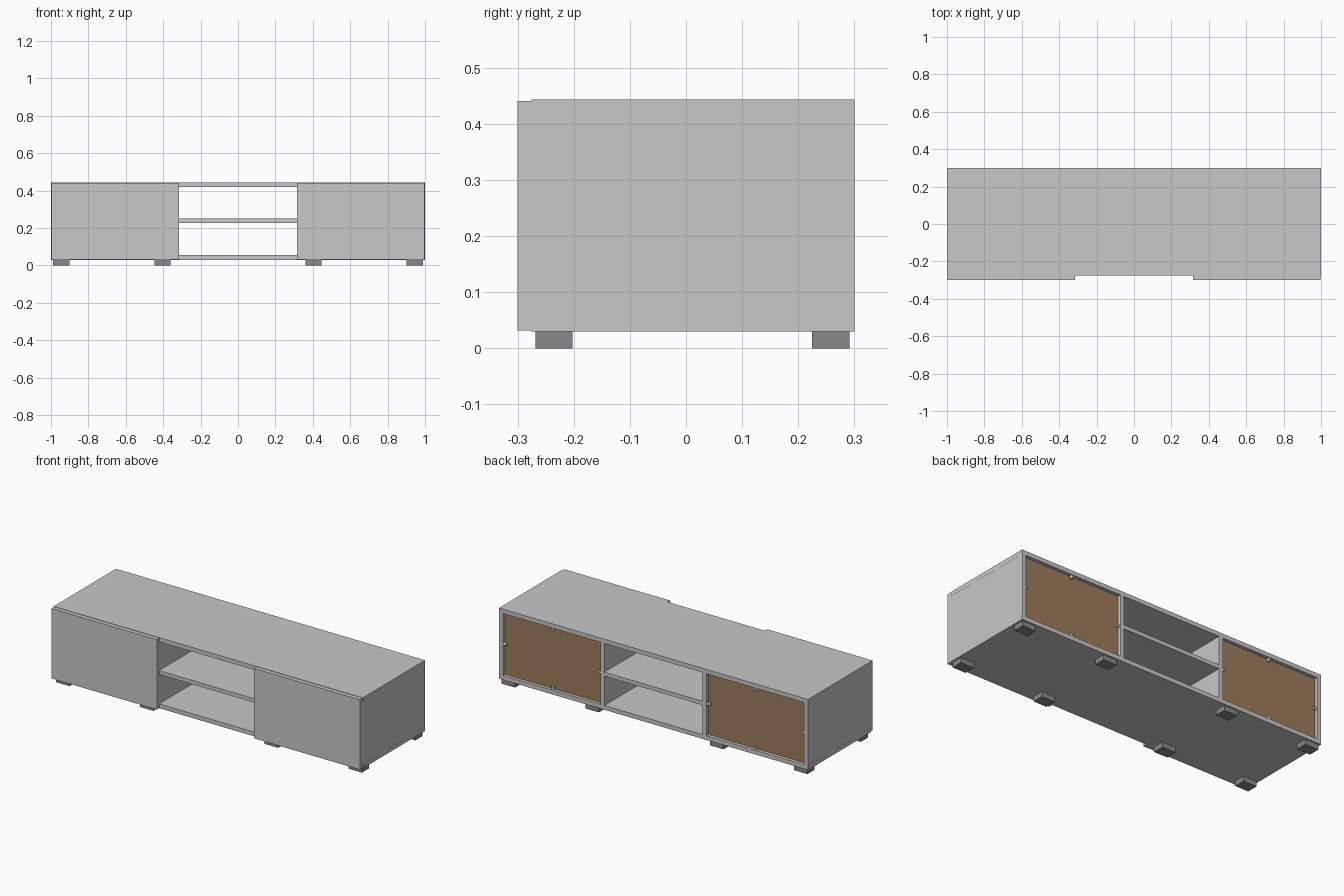
import bpy, bmesh, math
from mathutils import Matrix, Vector

if "Cube" in bpy.data.objects:
    bpy.data.objects.remove(bpy.data.objects["Cube"])


def material(name, rgb):
    m = bpy.data.materials.new(name)
    m.diffuse_color = (*rgb, 1)
    m.use_nodes = True
    m.node_tree.nodes["Principled BSDF"].inputs["Base Color"].default_value = m.diffuse_color
    return m


grey = material("light grey lacquer", (0.58, 0.58, 0.58))
dark = material("dark grey plastic", (0.25, 0.25, 0.25))
brown = material("brown hardboard", (0.34, 0.205, 0.105))


def finish(bm, name, mat):
    me = bpy.data.meshes.new(name)
    bm.to_mesh(me)
    bm.free()
    me.materials.append(mat)
    ob = bpy.data.objects.new(name, me)
    bpy.context.collection.objects.link(ob)
    return ob


def box(name, x, y, z, mat):
    """Box from (min, max) ranges on each axis."""
    lo, hi = zip(x, y, z)
    size = Vector(hi) - Vector(lo)
    mid = (Vector(hi) + Vector(lo)) / 2
    bm = bmesh.new()
    bmesh.ops.create_cube(bm, size=1, matrix=Matrix.Translation(mid) @ Matrix.Diagonal((*size, 1)))
    return finish(bm, name, mat)


def pin(name, pos, axis, mat):
    """Short peg lying along the x or z axis."""
    bm = bmesh.new()
    turn = Matrix.Rotation(math.pi / 2, 4, 'Y') if axis == 'x' else Matrix.Identity(4)
    bmesh.ops.create_cone(bm, cap_ends=True, segments=12, radius1=0.008, radius2=0.008,
                          depth=0.022, matrix=Matrix.Translation(pos) @ turn)
    finish(bm, name, mat)


def span(a, b, s):
    return tuple(sorted((a * s, b * s)))


DEPTH = (-0.275, 0.3)
INNER = (0.055, 0.418)

# Carcass boards
box("top_panel", (-1, 1), DEPTH, (0.418, 0.443), grey)
box("bottom_panel", (-1, 1), DEPTH, (0.03, 0.055), grey)
box("middle_shelf", (-0.318, 0.318), DEPTH, (0.227, 0.25), grey)

for s, side in ((-1, "left"), (1, "right")):
    box(side + "_side_panel", span(0.975, 0.9995, s), DEPTH, INNER, grey)
    box(side + "_divider", span(0.318, 0.343, s), DEPTH, INNER, grey)
    # Door over each closed compartment
    box(side + "_door", span(0.315, 0.998, s), (-0.3, -0.2755), (0.032, 0.441), grey)
    # Recessed back board with four retaining pins
    box(side + "_back_board", span(0.343, 0.975, s), (0.274, 0.281), INNER, brown)
    for x in (0.35, 0.968):
        pin(side + "_back_pin", (s * x, 0.289, 0.2365), 'x', grey)
    for z in (0.062, 0.411):
        pin(side + "_back_pin", (s * 0.659, 0.289, z), 'z', grey)
    # Feet in front and back rows
    for x0, x1 in ((0.36, 0.447), (0.902, 0.989)):
        for row, y in (("front", (-0.268, -0.202)), ("back", (0.225, 0.291))):
            box(f"{side}_{row}_foot", span(x0, x1, s), y, (0, 0.03), dark)
